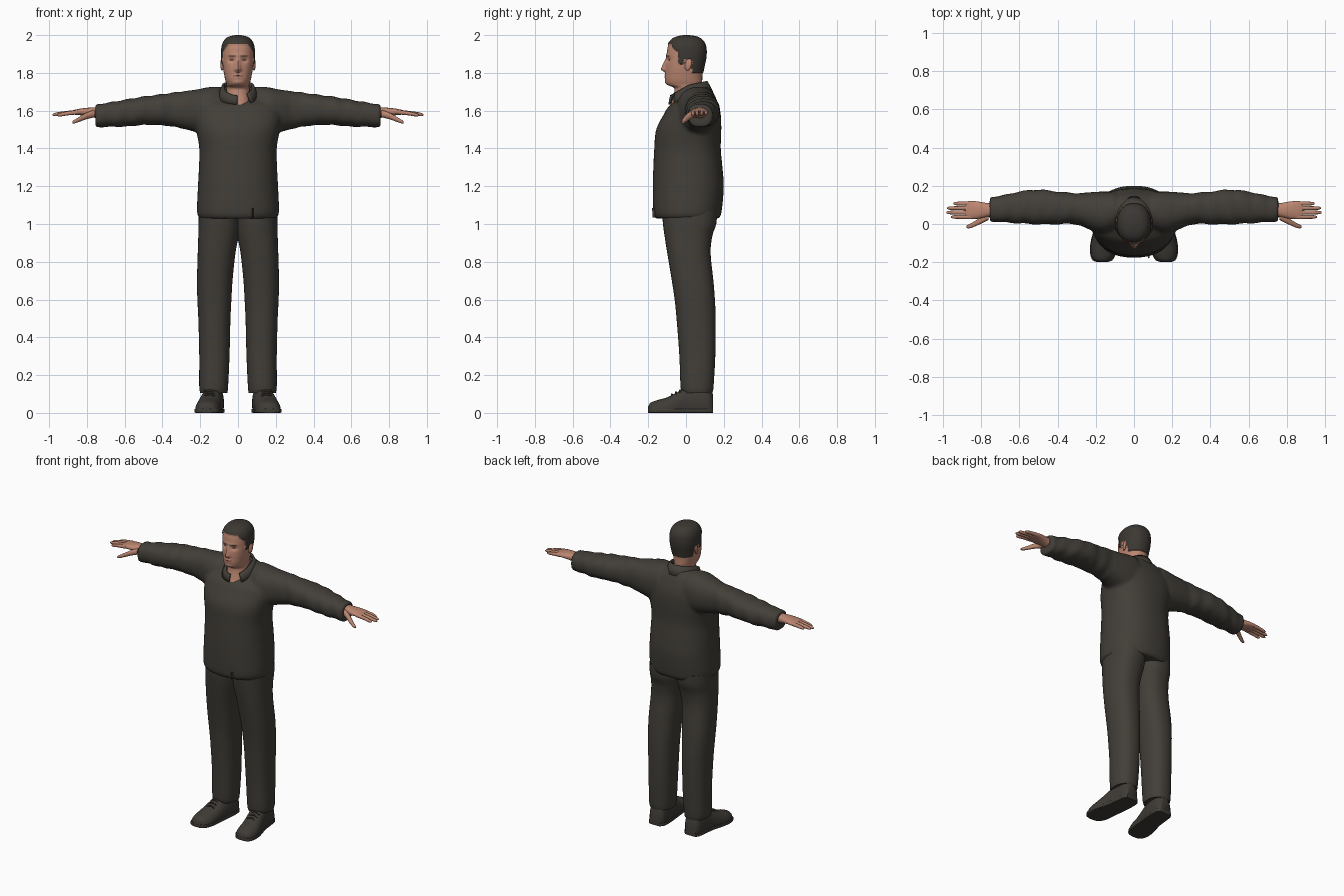
import bpy, bmesh, math
from mathutils import Vector

if "Cube" in bpy.data.objects:
    bpy.data.objects.remove(bpy.data.objects["Cube"])


def material(name, rgb):
    m = bpy.data.materials.new(name)
    m.diffuse_color = (*rgb, 1)
    m.use_nodes = True
    m.node_tree.nodes["Principled BSDF"].inputs["Base Color"].default_value = m.diffuse_color
    return m


CLOTH = material("dark cloth", (0.055, 0.049, 0.040))
SHOE = material("shoe leather", (0.050, 0.044, 0.037))
SKIN = material("skin", (0.50, 0.24, 0.165))
HAIR = material("hair", (0.045, 0.039, 0.033))
LIPS = material("lips", (0.36, 0.14, 0.10))
EYES = material("eyes", (0.12, 0.07, 0.05))


def smooth_rows(rows, n):
    """Hermite interpolation of (t, a0, a1, b0, b1) rows along t."""
    def slope(i):
        p, q = rows[max(i - 1, 0)], rows[min(i + 1, len(rows) - 1)]
        return [(y - x) / (q[0] - p[0]) for x, y in zip(p, q)]
    out = []
    for i in range(len(rows) - 1):
        p, q, m0, m1 = rows[i], rows[i + 1], slope(i), slope(i + 1)
        d = q[0] - p[0]
        for k in range(n):
            s = k / n
            h = (2*s**3 - 3*s*s + 1, s**3 - 2*s*s + s, 3*s*s - 2*s**3, s**3 - s*s)
            out.append([h[0]*a + h[1]*d*u + h[2]*b + h[3]*d*v
                        for a, b, u, v in zip(p, q, m0, m1)])
    return out + [list(rows[-1])]


def loft(bm, rows, axis, seg=32, n=4, p=2.3, side=1):
    """Superellipse sections along an axis; each row gives the section's bounds."""
    rings, power = [], 2 / p
    for t, a0, a1, b0, b1 in smooth_rows(rows, n):
        ring = []
        for k in range(seg):
            w = 2 * math.pi * k / seg
            c, s = math.cos(w), math.sin(w)
            a = (a0 + a1)/2 + (a1 - a0)/2 * math.copysign(abs(c)**power, c)
            b = (b0 + b1)/2 + (b1 - b0)/2 * math.copysign(abs(s)**power, s)
            x, y, z = {"x": (t, a, b), "y": (a, t, b), "z": (a, b, t)}[axis]
            ring.append(bm.verts.new((x * side, y, z)))
        rings.append(ring)
    for r, q in zip(rings, rings[1:]):
        for k in range(seg):
            j = (k + 1) % seg
            bm.faces.new((r[k], r[j], q[j], q[k]))
    bm.faces.new(rings[0])
    bm.faces.new(rings[-1])
    return [v for r in rings for v in r]


def finish(name, bm, mats, mirror=False):
    bmesh.ops.recalc_face_normals(bm, faces=bm.faces[:])
    me = bpy.data.meshes.new(name)
    bm.to_mesh(me)
    bm.free()
    for m in mats:
        me.materials.append(m)
    me.shade_smooth()
    me.set_sharp_from_angle(angle=math.radians(50))
    ob = bpy.data.objects.new(name, me)
    bpy.context.collection.objects.link(ob)
    if mirror:
        ob.modifiers.new("Mirror", "MIRROR")
    return ob


# Jacket: torso and sleeves fused by a voxel remesh
bm = bmesh.new()
torso = [(1.03, .207, -.163, .178), (1.06, .217, -.173, .188), (1.2, .212, -.176, .2),
         (1.3, .207, -.173, .193), (1.4, .205, -.168, .184), (1.5, .222, -.158, .187),
         (1.58, .235, -.118, .184), (1.625, .225, -.09, .174), (1.65, .2, -.055, .165),
         (1.69, .14, 0, .148), (1.725, .085, .02, .122)]
loft(bm, [(z, -w, w, f, b) for z, w, f, b in torso], "z", 48)
sleeve = [(.1, -.03, .168, 1.48, 1.728), (.16, -.05, .17, 1.47, 1.724),
          (.22, -.035, .167, 1.485, 1.712), (.3, -.002, .162, 1.507, 1.702),
          (.4, -.002, .17, 1.522, 1.688), (.5, -.002, .18, 1.524, 1.675),
          (.6, .003, .17, 1.515, 1.658), (.7, .01, .147, 1.514, 1.641),
          (.755, .01, .14, 1.51, 1.634)]
for side in (1, -1):
    for v in loft(bm, sleeve, "x", 32, side=side):
        x = abs(v.co.x)
        if .3 < x < .72:  # soft fabric folds
            v.co.z += .003 * math.sin(75 * x + 20 * v.co.y)
            v.co.y += .003 * math.sin(60 * x + 15 * v.co.z)
jacket = finish("jacket", bm, [CLOTH])
mod = jacket.modifiers.new("Fuse", "REMESH")
mod.mode, mod.voxel_size, mod.use_smooth_shade = "VOXEL", .01, True
mod = jacket.modifiers.new("Soften", "SMOOTH")
mod.iterations = 5

# Open standing collar, overlapping to one side at the front
bm = bmesh.new()
prev = None
for k in range(41):
    w = math.radians(-92 - k * 319 / 40)
    c, s = math.cos(w), math.sin(w)
    top = 1.735 + (.02 if s > 0 else .055) * s
    bot = 1.665 + .032 * s
    cur = [bm.verts.new((c * rx, cy + ry * s, z)) for rx, cy, ry, z in
           ((.106, .026, .113, bot), (.092, .02, .104, (top + bot) / 2), (.078, .015, .093, top))]
    if prev:
        for i in (0, 1):
            bm.faces.new((prev[i], cur[i], cur[i + 1], prev[i + 1]))
    prev = cur
collar = finish("collar", bm, [CLOTH])
mod = collar.modifiers.new("Thickness", "SOLIDIFY")
mod.thickness, mod.offset = .012, 0

# Zip pull at the hem
bm = bmesh.new()
loft(bm, [(1.035, .073, .081, -.176, -.163), (1.085, .073, .081, -.18, -.165)], "z", 8)
finish("zip_pull", bm, [CLOTH])

# Trousers
bm = bmesh.new()
loft(bm, [(.105, .056, .2, -.02, .14), (.13, .053, .205, -.028, .145), (.3, .045, .205, -.035, .155),
          (.5, .04, .21, -.05, .157), (.6, .035, .215, -.06, .153), (.7, .029, .217, -.075, .145),
          (.85, .013, .213, -.1, .13), (.94, -.004, .21, -.114, .14),
          (1.0, -.01, .209, -.122, .16), (1.07, -.01, .207, -.127, .165)], "z", 40)
finish("trouser_legs", bm, [CLOTH], True)

# Shoes with flat soles and laces
bm = bmesh.new()
shoe = [(-.2, .145, .188, .035), (-.19, .118, .212, .052), (-.15, .097, .226, .068),
        (-.1, .09, .224, .082), (-.05, .085, .212, .107), (0, .08, .198, .135),
        (.06, .075, .19, .15), (.12, .078, .182, .14), (.142, .095, .168, .1)]
for v in loft(bm, [(y, a, b, -.05, t) for y, a, b, t in shoe], "y", 32):
    v.co.z = max(v.co.z, .004)
loft(bm, [(y, a - .004, b + .004, 0, .022) for y, a, b, t in shoe], "y", 32, p=9)
for i in range(4):
    y, z = -.075 + .022 * i, .094 + .011 * i
    loft(bm, [(.122, y - .005, y + .005, z - .012, z - .003), (.15, y - .005, y + .005, z, z + .009),
              (.178, y - .005, y + .005, z - .012, z - .003)], "x", 8)
finish("shoes", bm, [SHOE], True)

# Hands: palm, four fingers and thumb
bm = bmesh.new()
loft(bm, [(.73, .04, .108, 1.555, 1.618), (.77, .036, .11, 1.565, 1.617), (.82, .027, .118, 1.574, 1.613),
          (.86, .026, .12, 1.578, 1.606), (.882, .032, .116, 1.582, 1.6)], "x", 24)
for y, tip, drop in ((.037, .957, .016), (.06, .982, .014), (.083, .977, .012), (.107, .945, .01)):
    f = lambda x, d, r: (x, y - r, y + r, 1.592 - d - r, 1.592 - d + r)
    loft(bm, [f(.85, 0, .012), f((.85 + tip) / 2, drop * .4, .0105), f(tip - .012, drop * .9, .0085),
              f(tip, drop, .004)], "x", 12)
loft(bm, [(.76, .022, .06, 1.565, 1.605), (.8, .002, .036, 1.555, 1.59), (.835, -.014, .014, 1.543, 1.57),
          (.864, -.023, -.002, 1.533, 1.553), (.877, -.02, -.009, 1.533, 1.544)], "x", 16)
finish("hands", bm, [SKIN], True)

# Head and neck, with the face shaped by soft bumps
bm = bmesh.new()
head = [(1.6, .075, -.095, .1), (1.65, .07, -.075, .095), (1.7, .063, -.062, .088),
        (1.722, .06, -.066, .086), (1.737, .06, -.098, .086), (1.76, .067, -.109, .086),
        (1.8, .075, -.109, .087), (1.84, .081, -.107, .094), (1.88, .084, -.103, .102),
        (1.92, .084, -.1, .104), (1.95, .079, -.092, .098), (1.975, .064, -.072, .08),
        (1.988, .042, -.045, .055), (1.994, .015, -.015, .02)]
verts = loft(bm, [(z, -w, w, f, b) for z, w, f, b in head], "z", 96, n=7, p=2.2)
bump = lambda d, w: math.exp(-(d / w) ** 2)


def is_hair(c):
    if c.y < -.04:
        return c.z > 1.95 - .035 * min(1, max(0, (abs(c.x) - .05) / .025))
    return c.z > (1.85 if c.y < -.008 else 1.872 if c.y < .03 else 1.805)


for f in bm.faces:
    c = f.calc_center_median()
    ax, front = abs(c.x), c.y < -.05
    if is_hair(c) or (front and .016 < ax < .05 and abs(c.z - 1.888) < .004):
        f.material_index = 1
    elif front and ax < .026 and abs(c.z - 1.783) < .006:
        f.material_index = 2
    elif front and .023 < ax < .045 and abs(c.z - 1.868) < .004:
        f.material_index = 3
for v in verts:
    x, y, z = v.co
    if is_hair(v.co):
        v.co += (v.co - Vector((0, 0, 1.88))).normalized() * .006
    elif y < -.03:
        t = (1.888 - z) / .07
        nose = 0 if t < 0 else t if t < 1 else max(0, 1 - (t - 1) * 4)
        v.co.y += (-.026 * nose * bump(x, .008 + .008 * max(0, min(t, 1)))
                   + .011 * bump(abs(x) - .034, .017) * bump(z - 1.868, .012)
                   - .004 * bump(z - 1.893, .008) * bump(x, .05)
                   - .006 * bump(x, .024) * bump(z - 1.784, .011)
                   + .005 * bump(x, .026) * bump(z - 1.783, .003)
                   - .004 * bump(x, .022) * bump(z - 1.748, .012))
finish("head", bm, [SKIN, HAIR, LIPS, EYES])

# Ears
bm = bmesh.new()
bmesh.ops.create_uvsphere(bm, u_segments=16, v_segments=10, radius=1)
for v in bm.verts:
    x, y, z = v.co
    v.co = (.084 + .009 * x + .004 * y, .012 + .018 * y + .005 * z, 1.845 + .033 * z)
finish("ears", bm, [SKIN], True)
